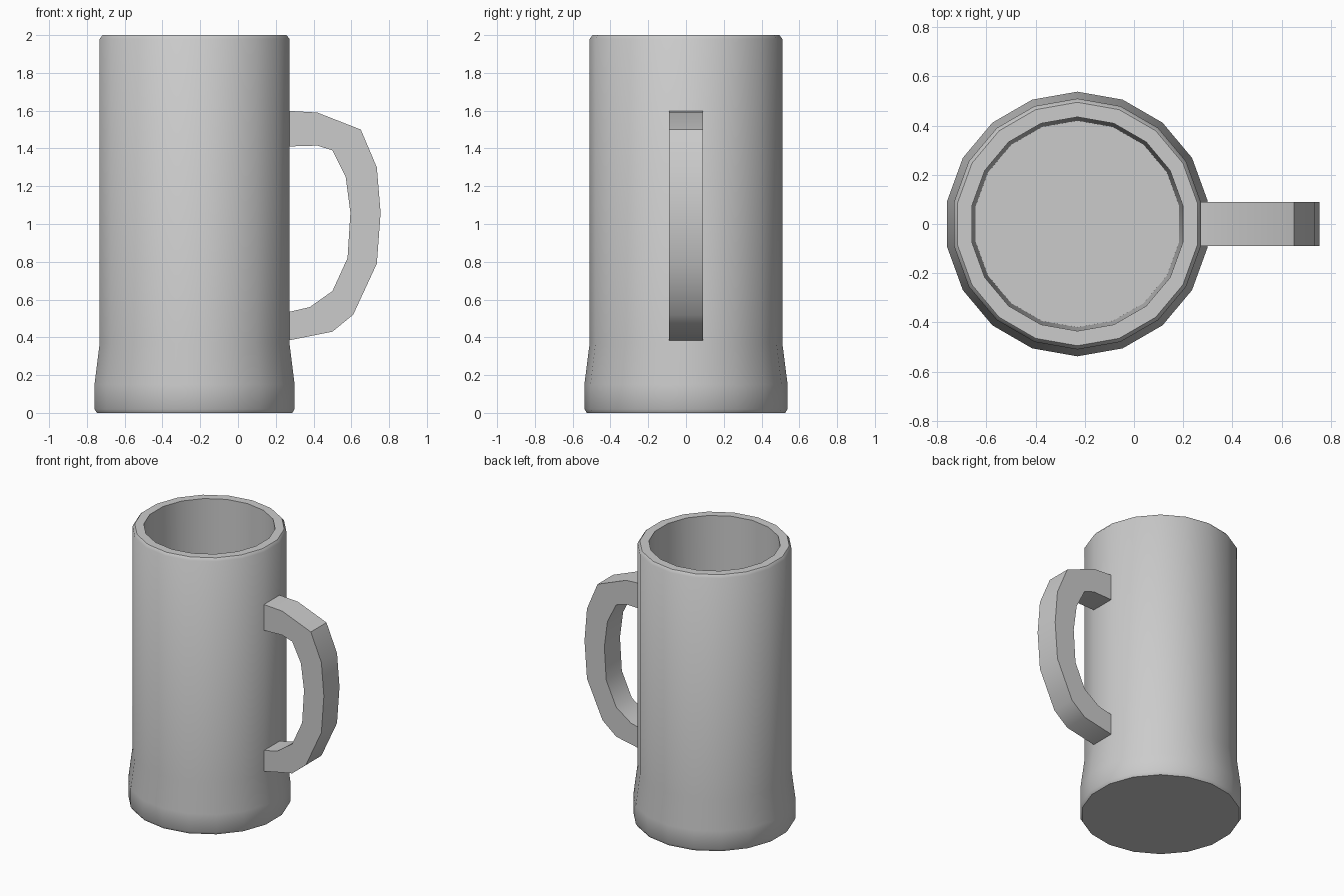
import bpy, bmesh, math

old = bpy.data.objects.get("Cube")
if old:
    bpy.data.objects.remove(old, do_unlink=True)

SIDES = 18
CENTRE_X = -0.23

grey = bpy.data.materials.new("plain grey")
grey.use_nodes = True
COLOUR = (0.6, 0.6, 0.6, 1)
grey.diffuse_color = COLOUR
grey.node_tree.nodes["Principled BSDF"].inputs["Base Color"].default_value = COLOUR


def finish(name, bm, angle):
    """Turn a bmesh into a shaded object."""
    bmesh.ops.recalc_face_normals(bm, faces=bm.faces)
    mesh = bpy.data.meshes.new(name)
    bm.to_mesh(mesh)
    bm.free()
    mesh.materials.append(grey)
    obj = bpy.data.objects.new(name, mesh)
    bpy.context.collection.objects.link(obj)
    bpy.ops.object.select_all(action="DESELECT")
    obj.select_set(True)
    bpy.context.view_layer.objects.active = obj
    bpy.ops.object.shade_smooth_by_angle(angle=math.radians(angle))
    return obj


# Mug body: outer wall, rim and hollow inside as one lathed profile (radius, height)
profile = [(0.525, 0), (0.538, 0.02), (0.538, 0.15), (0.51, 0.37), (0.51, 1.98),
           (0.495, 2), (0.435, 2), (0.42, 0.12)]
bm = bmesh.new()
rings = []
for radius, z in profile:
    ring = []
    for i in range(SIDES):
        a = math.tau * (i + 0.5) / SIDES
        ring.append(bm.verts.new((CENTRE_X + radius * math.cos(a), radius * math.sin(a), z)))
    rings.append(ring)
for low, high in zip(rings, rings[1:]):
    for i in range(SIDES):
        j = (i + 1) % SIDES
        bm.faces.new((low[i], low[j], high[j], high[i]))
bm.faces.new(rings[0][::-1])
bm.faces.new(rings[-1])
finish("mug_body", bm, 40)

# Handle: outer and inner outlines (x, z), bridged and given thickness along y
outer = [(0.25, 1.6), (0.42, 1.59), (0.65, 1.5), (0.735, 1.3), (0.755, 1.06),
         (0.735, 0.79), (0.61, 0.52), (0.5, 0.43), (0.25, 0.38)]
inner = [(0.25, 1.41), (0.42, 1.415), (0.5, 1.39), (0.57, 1.25), (0.595, 1.06),
         (0.58, 0.82), (0.5, 0.645), (0.38, 0.56), (0.25, 0.53)]
HALF_WIDTH = 0.09
bm = bmesh.new()
sections = []
for (ox, oz), (ix, iz) in zip(outer, inner):
    corners = [(ox, -HALF_WIDTH, oz), (ox, HALF_WIDTH, oz),
               (ix, HALF_WIDTH, iz), (ix, -HALF_WIDTH, iz)]
    sections.append([bm.verts.new(c) for c in corners])
for a, b in zip(sections, sections[1:]):
    for i in range(4):
        j = (i + 1) % 4
        bm.faces.new((a[i], a[j], b[j], b[i]))
bm.faces.new(sections[0])
bm.faces.new(sections[-1][::-1])
finish("handle", bm, 40)
